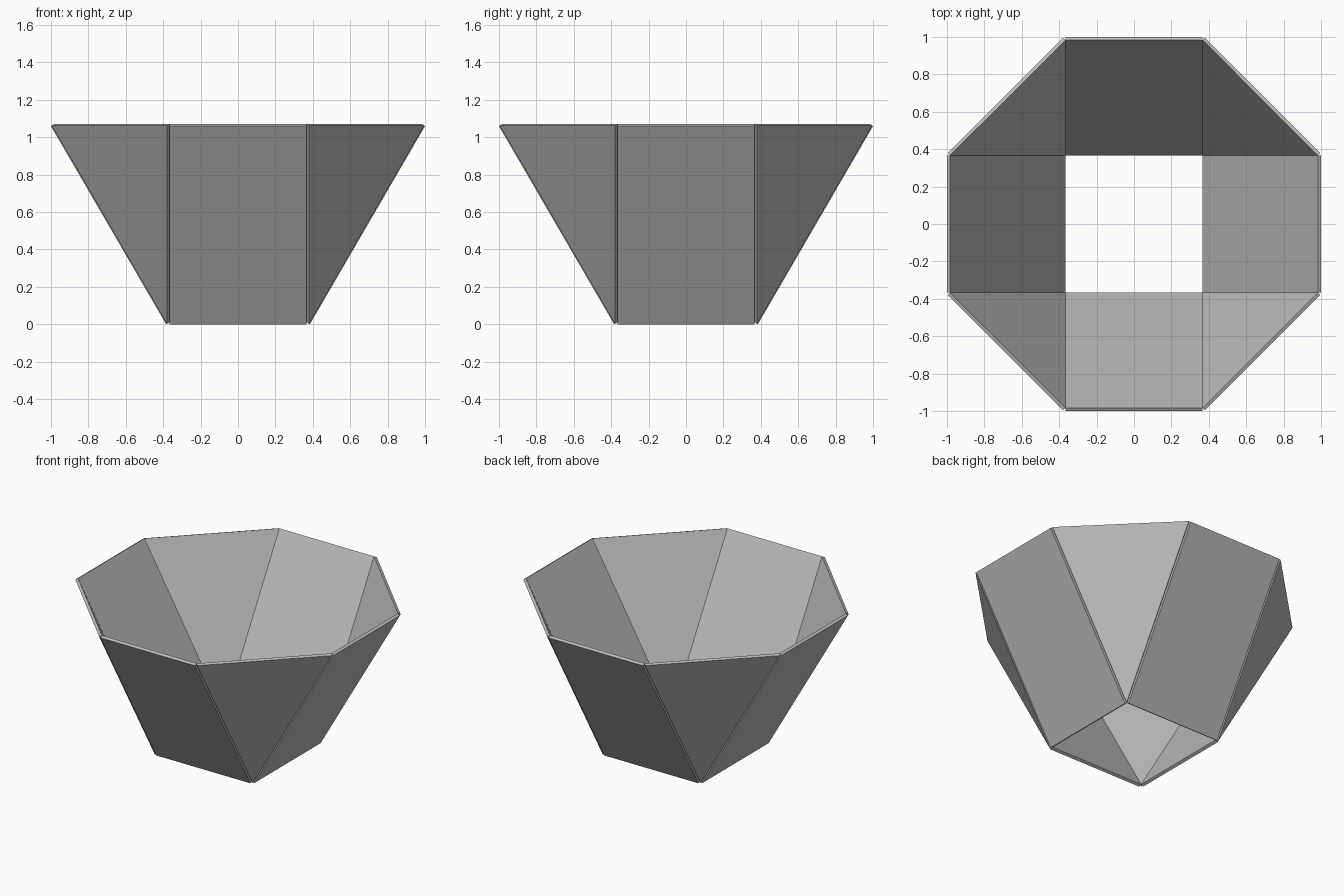
import bpy
import bmesh
from math import pi
from mathutils import Vector, Matrix

cube = bpy.data.objects.get("Cube")
if cube:
    bpy.data.objects.remove(cube, do_unlink=True)

HALF = 0.367      # half side of the open square base
RIM = 0.983       # inner reach of the rim
LOW, HIGH = 0.01, 1.07
THICK = 0.02

grey = bpy.data.materials.new("plain_grey")
colour = (0.5, 0.5, 0.5, 1)
grey.diffuse_color = colour
grey.use_nodes = True
grey.node_tree.nodes["Principled BSDF"].inputs["Base Color"].default_value = colour


def panel(name, corners, turn):
    """Flat plate: inner outline pushed outward along its own normal."""
    spin = Matrix.Rotation(turn, 3, 'Z')
    inner = [spin @ Vector(c) for c in corners]
    normal = (inner[1] - inner[0]).cross(inner[2] - inner[0]).normalized()
    bm = bmesh.new()
    inside = [bm.verts.new(p) for p in inner]
    outside = [bm.verts.new(p + normal * THICK) for p in inner]
    bm.faces.new(inside[::-1])
    bm.faces.new(outside)
    for i in range(len(inner)):
        j = (i + 1) % len(inner)
        bm.faces.new((inside[i], inside[j], outside[j], outside[i]))
    bmesh.ops.recalc_face_normals(bm, faces=bm.faces)
    mesh = bpy.data.meshes.new(name)
    bm.to_mesh(mesh)
    bm.free()
    mesh.materials.append(grey)
    obj = bpy.data.objects.new(name, mesh)
    bpy.context.collection.objects.link(obj)


# Sloping rectangular sides
side = [(-HALF, -HALF, LOW), (HALF, -HALF, LOW),
        (HALF, -RIM, HIGH), (-HALF, -RIM, HIGH)]
# Triangular corners, point down
corner = [(HALF, -HALF, LOW), (RIM, -HALF, HIGH), (HALF, -RIM, HIGH)]

sides = ("front", "left", "back", "right")
corners = ("front_left", "back_left", "back_right", "front_right")
for i in range(4):
    panel(sides[i] + "_side_panel", side, i * pi / 2)
    panel(corners[i] + "_corner_panel", corner, i * pi / 2)
